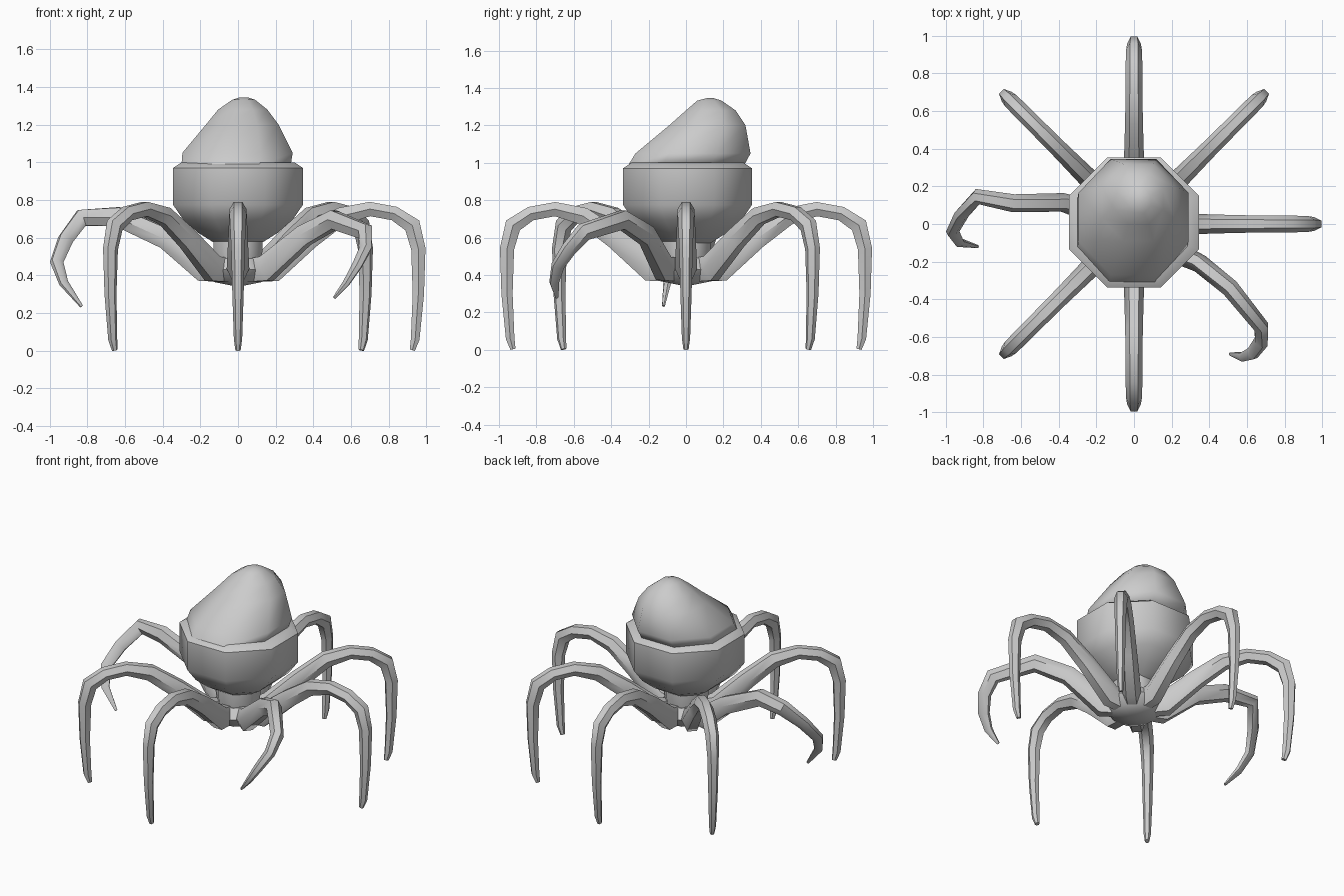
import bpy, bmesh, math
from mathutils import Vector

if "Cube" in bpy.data.objects:
    bpy.data.objects.remove(bpy.data.objects["Cube"])

grey = bpy.data.materials.new("light grey")
grey.diffuse_color = (0.6, 0.6, 0.6, 1)
grey.use_nodes = True
grey.node_tree.nodes["Principled BSDF"].inputs["Base Color"].default_value = grey.diffuse_color


def loft(name, rings, angle):
    """Skin a list of equal-length vertex rings and cap both ends."""
    bm = bmesh.new()
    loops = [[bm.verts.new(p) for p in ring] for ring in rings]
    n = len(loops[0])
    for a, b in zip(loops, loops[1:]):
        for i in range(n):
            j = (i + 1) % n
            bm.faces.new((a[i], a[j], b[j], b[i]))
    bm.faces.new(loops[0][::-1])
    bm.faces.new(loops[-1])
    bmesh.ops.recalc_face_normals(bm, faces=bm.faces)
    mesh = bpy.data.meshes.new(name)
    bm.to_mesh(mesh)
    bm.free()
    mesh.materials.append(grey)
    obj = bpy.data.objects.new(name, mesh)
    bpy.context.collection.objects.link(obj)
    bpy.ops.object.select_all(action='DESELECT')
    obj.select_set(True)
    bpy.context.view_layer.objects.active = obj
    bpy.ops.object.shade_smooth_by_angle(angle=math.radians(angle))
    return obj


def octagon(x0, x1, y0, y1, z):
    """Octagon with flats on the axes filling the given box."""
    k = 1 / math.cos(math.pi / 8)
    pts = []
    for i in range(8):
        a = math.pi / 8 + i * math.pi / 4
        pts.append(((x0 + x1) / 2 + (x1 - x0) / 2 * k * math.cos(a),
                    (y0 + y1) / 2 + (y1 - y0) / 2 * k * math.sin(a), z))
    return pts


def round_part(name, profile, angle, cy=0.0):
    return loft(name, [octagon(-r, r, cy - r, cy + r, z) for r, z in profile], angle)


def leg(name, path, sizes):
    """Six-sided tapered sweep; sizes are (half height, half width)."""
    pts = [Vector(p) for p in path]
    rings, side = [], None
    for i, p in enumerate(pts):
        before = (p - pts[i - 1]).normalized() if i else Vector()
        after = (pts[i + 1] - p).normalized() if i < len(pts) - 1 else Vector()
        t = (before + after).normalized()
        if side is None:
            side = t.cross(Vector((0, 0, 1)))
        side = (side - t * side.dot(t)).normalized()
        up = side.cross(t)
        h, w = sizes[i]
        rings.append([p + side * w * u + up * h * v for u, v in
                      ((1, 0), (0.5, 1), (-0.5, 1), (-1, 0), (-0.5, -1), (0.5, -1))])
    return loft(name, rings, 50)


# Bowl-shaped lower body with bevelled rim
round_part("body_bowl", [(0.06, 0.54), (0.13, 0.575), (0.21, 0.625), (0.29, 0.695),
                         (0.345, 0.775), (0.345, 0.97), (0.30, 1.0)], 50, 0.008)

# Lopsided dome on top, leaning back and to one side
loft("body_dome", [octagon(*r) for r in (
    (-0.30, 0.28, -0.31, 0.31, 0.985),
    (-0.295, 0.29, -0.27, 0.345, 1.05),
    (-0.17, 0.215, -0.09, 0.318, 1.2),
    (-0.105, 0.155, 0.0, 0.265, 1.28),
    (-0.03, 0.09, 0.06, 0.19, 1.332),
    (0.01, 0.05, 0.11, 0.15, 1.345))], 85)

# Hub and neck joining the legs to the body
round_part("leg_hub", [(0.03, 0.345), (0.13, 0.365), (0.17, 0.43), (0.13, 0.49)], 50)
round_part("neck", [(0.12, 0.46), (0.13, 0.53), (0.13, 0.60)], 50)

# Six standing legs: (radius, height, half height, half width)
STAND = [(0.0, 0.42, 0.06, 0.05), (0.19, 0.435, 0.07, 0.06), (0.38, 0.595, 0.055, 0.052),
         (0.55, 0.715, 0.047, 0.047), (0.70, 0.752, 0.038, 0.045),
         (0.83, 0.728, 0.038, 0.045), (0.925, 0.665, 0.045, 0.042),
         (0.957, 0.54, 0.038, 0.036), (0.957, 0.3, 0.03, 0.03),
         (0.94, 0.06, 0.023, 0.022), (0.925, 0.003, 0.014, 0.014)]
for deg in (0, 45, 90, 135, 225, 270):
    c, s = math.cos(math.radians(deg)), math.sin(math.radians(deg))
    leg(f"standing_leg_{deg}", [(r * c, r * s, z) for r, z, h, w in STAND],
        [(h, w) for r, z, h, w in STAND])

# Two raised legs with curled tips
RAISED = [(0.06, 0.05), (0.068, 0.06), (0.055, 0.05), (0.05, 0.048), (0.045, 0.042),
          (0.038, 0.034), (0.033, 0.028), (0.024, 0.02), (0.008, 0.008)]
leg("raised_side_leg", [(0, 0, 0.42), (-0.18, 0.05, 0.435), (-0.38, 0.115, 0.595),
                        (-0.64, 0.11, 0.712), (-0.83, 0.145, 0.705), (-0.915, 0.05, 0.59),
                        (-0.962, -0.04, 0.47), (-0.925, -0.1, 0.36),
                        (-0.83, -0.12, 0.235)], RAISED)
leg("raised_front_leg", [(0, 0, 0.42), (0.15, -0.12, 0.435), (0.35, -0.21, 0.61),
                         (0.51, -0.34, 0.695), (0.675, -0.545, 0.63), (0.675, -0.625, 0.54),
                         (0.63, -0.685, 0.45), (0.575, -0.705, 0.36),
                         (0.51, -0.69, 0.28)], RAISED)
